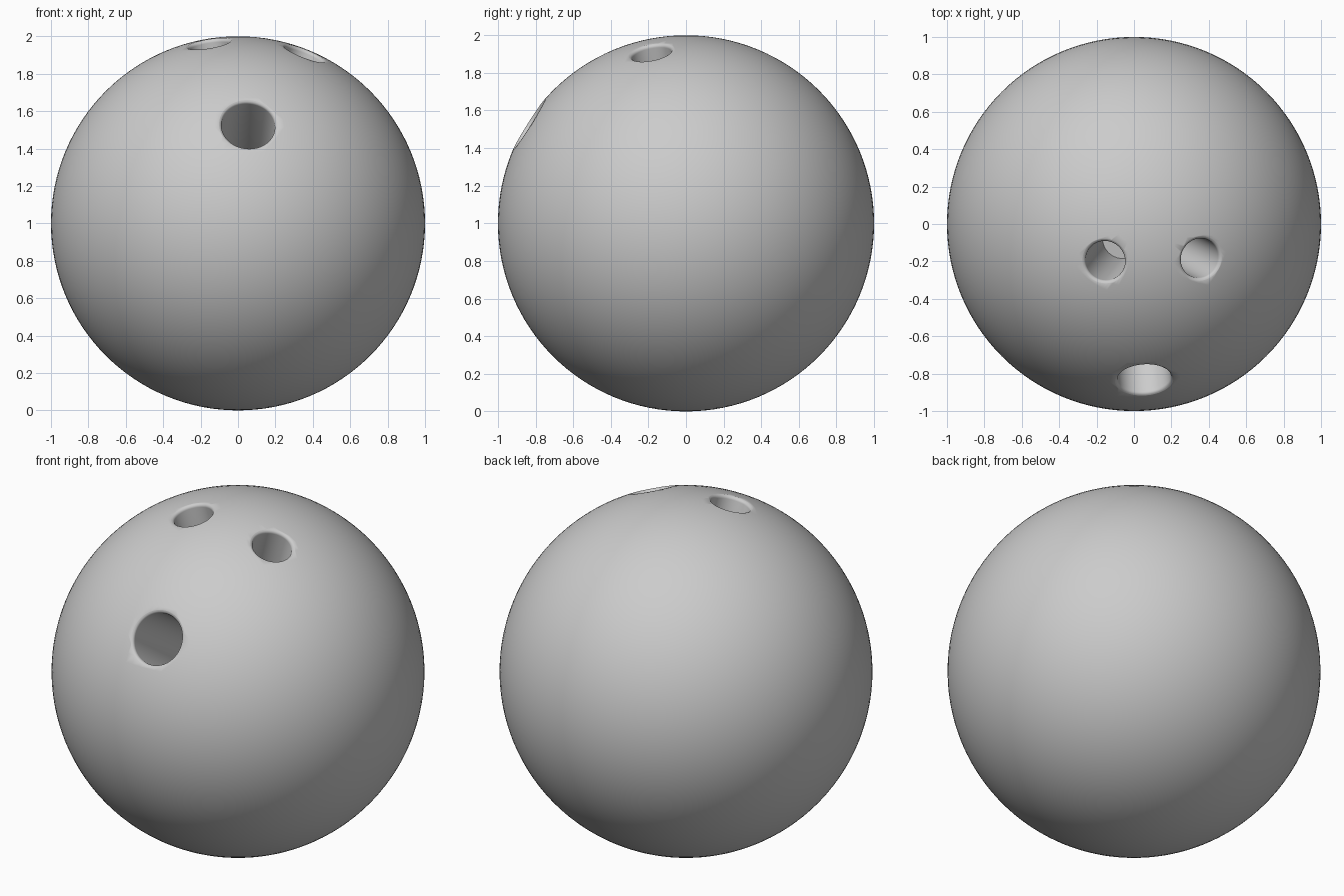
import bpy, bmesh, math
from mathutils import Vector

if "Cube" in bpy.data.objects:
    bpy.data.objects.remove(bpy.data.objects["Cube"])

CENTRE = Vector((0, 0, 1))


def hole_cutter(name, direction, radius, depth, fillet=0.018, sides=64):
    """Radial drill shape with a flat bottom and a rounded lip at the ball surface."""
    d = Vector(direction).normalized()
    rim = radius + fillet
    zs = math.sqrt(1 - rim * rim)
    profile = [(rim + 0.02, 1.1), (rim, zs + 0.002)]
    for i in range(1, 7):
        a = math.radians(15 * i)
        profile.append((rim - fillet * math.sin(a), zs - fillet * (1 - math.cos(a))))
    profile.append((radius, 1 - depth))
    bm = bmesh.new()
    rings = []
    for r, z in profile:
        rings.append([bm.verts.new((r * math.cos(2 * math.pi * k / sides),
                                    r * math.sin(2 * math.pi * k / sides), z))
                      for k in range(sides)])
    for a, b in zip(rings, rings[1:]):
        for k in range(sides):
            n = (k + 1) % sides
            bm.faces.new((a[k], a[n], b[n], b[k]))
    bm.faces.new(rings[0])
    bm.faces.new(rings[-1])
    bmesh.ops.recalc_face_normals(bm, faces=bm.faces)
    mesh = bpy.data.meshes.new(name)
    bm.to_mesh(mesh)
    bm.free()
    ob = bpy.data.objects.new(name, mesh)
    bpy.context.collection.objects.link(ob)
    ob.location = CENTRE
    ob.rotation_euler = d.to_track_quat('Z', 'Y').to_euler()
    ob.hide_render = True
    return ob


# Ball
bpy.ops.mesh.primitive_uv_sphere_add(segments=128, ring_count=64, radius=1, location=CENTRE)
ball = bpy.context.object
ball.name = "ball"

# Thumb hole and two finger holes
cutters = [
    hole_cutter("thumb_hole_cutter", (0.056, -0.842, 0.532), 0.143, 0.6),
    hole_cutter("left_finger_hole_cutter", (-0.157, -0.200, 0.967), 0.107, 0.6),
    hole_cutter("right_finger_hole_cutter", (0.358, -0.186, 0.915), 0.107, 0.6),
]
for c in cutters:
    m = ball.modifiers.new(c.name, 'BOOLEAN')
    m.operation = 'DIFFERENCE'
    m.solver = 'EXACT'
    m.object = c

bpy.ops.object.select_all(action='DESELECT')
ball.select_set(True)
bpy.context.view_layer.objects.active = ball
for c in cutters:
    bpy.ops.object.modifier_apply(modifier=c.name)
for c in cutters:
    bpy.data.objects.remove(c)
bpy.ops.object.shade_smooth_by_angle(angle=math.radians(40))
